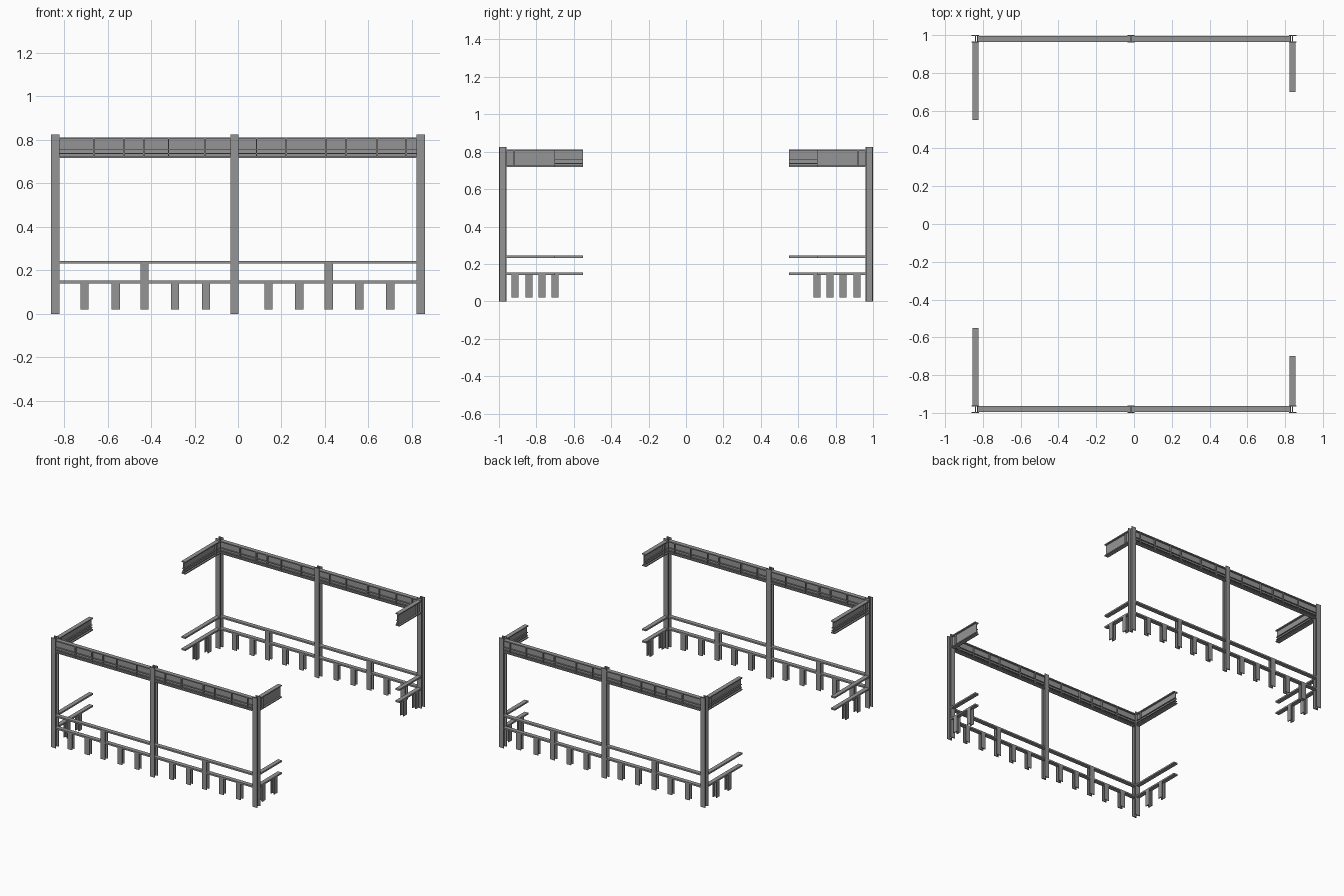
import bpy
import bmesh
from mathutils import Matrix, Vector

cube = bpy.data.objects.get("Cube")
if cube:
    bpy.data.objects.remove(cube)

steel = bpy.data.materials.new("steel_grey")
steel.use_nodes = True
GREY = (0.3, 0.3, 0.3, 1)
steel.diffuse_color = GREY
steel.node_tree.nodes["Principled BSDF"].inputs["Base Color"].default_value = GREY

WALL_Y = 0.98      # wall centre line
SIDE_X = 0.84      # side centre line
W = 0.038          # column width
T = 0.006          # plate thickness
TOP, BOTTOM = 0.812, 0.717
RIBS = (0.757, 0.737)


def add_box(bm, lo, hi):
    lo, hi = Vector(lo), Vector(hi)
    m = Matrix.Translation((lo + hi) / 2) @ Matrix.Diagonal((*(hi - lo), 1))
    bmesh.ops.create_cube(bm, size=1, matrix=m)


def finish(bm, name):
    mesh = bpy.data.meshes.new(name)
    bm.to_mesh(mesh)
    bm.free()
    mesh.materials.append(steel)
    obj = bpy.data.objects.new(name, mesh)
    bpy.context.collection.objects.link(obj)
    return obj


def oriented(along_y, run, across, z):
    """Point from a run position, an offset across it and a height."""
    return (across, run, z) if along_y else (run, across, z)


def run_box(bm, along_y, run, across, heights):
    add_box(bm, oriented(along_y, run[0], across[0], heights[0]),
            oriented(along_y, run[1], across[1], heights[1]))


def column(name, run, centre, z0, z1, along_y=False, depth=W):
    """H-section column with flanges facing outwards from its wall."""
    bm = bmesh.new()
    d = depth / 2
    for a, b in ((-d, T - d), (d - T, d)):
        run_box(bm, along_y, (run - W / 2, run + W / 2),
                (centre + a, centre + b), (z0, z1))
    run_box(bm, along_y, (run - T / 2, run + T / 2),
            (centre + T - d, centre + d - T), (z0, z1))
    return finish(bm, name)


def girder(name, start, end, centre, stiffeners, along_y=False, rib_sides=(-1, 1)):
    """I-section girder with long ribs and upright stiffeners on its web."""
    bm = bmesh.new()
    span = (min(start, end), max(start, end))
    half = 0.016
    for z0, z1 in ((BOTTOM, BOTTOM + 0.008), (TOP - 0.008, TOP)):
        run_box(bm, along_y, span, (centre - half, centre + half), (z0, z1))
    run_box(bm, along_y, span, (centre - T / 2, centre + T / 2),
            (BOTTOM + 0.008, TOP - 0.008))
    for side in rib_sides:
        edge = sorted((centre + side * T / 2, centre + side * 0.012))
        for z in RIBS:
            run_box(bm, along_y, span, edge, (z - 0.002, z + 0.002))
    for s in stiffeners:
        run_box(bm, along_y, (s - 0.003, s + 0.003),
                (centre - half + 0.001, centre + half - 0.001),
                (BOTTOM + 0.008, TOP - 0.008))
    return finish(bm, name)


def rail(name, start, end, centre, z0, z1, along_y=False):
    bm = bmesh.new()
    run_box(bm, along_y, (min(start, end), max(start, end)),
            (centre - 0.016, centre + 0.016), (z0, z1))
    return finish(bm, name)


RAILS = (("lower_rail", 0.141, 0.153), ("upper_rail", 0.232, 0.244))
STIFFENERS = (-0.663, -0.525, -0.433, -0.32, -0.153,
              0.085, 0.222, 0.404, 0.498, 0.64, 0.773)
STUBS = (-0.706, -0.562, -0.43, -0.29, -0.147, 0.14, 0.282, 0.417, 0.557, 0.70)
TALL = (-0.43, 0.417)

for wall, s in (("front", -1), ("back", 1)):
    y = s * WALL_Y
    # Main columns
    for name, x in (("right", -SIDE_X), ("middle", -0.016), ("left", SIDE_X)):
        column(f"{wall}_{name}_column", x, y, 0, 0.826, depth=0.04)
    # Long girder, rails and short posts of the wall
    girder(f"{wall}_girder", -0.828, 0.828, y, STIFFENERS)
    for name, z0, z1 in RAILS:
        rail(f"{wall}_{name}", -0.83, 0.83, y, z0, z1)
    for x in STUBS:
        column(f"{wall}_short_post", x, y, 0.02, 0.141, depth=0.032)
        if x in TALL:
            column(f"{wall}_rail_post", x, y, 0.153, 0.232, depth=0.032)
    # Side returns: the left ones are shorter than the right ones
    for name, x, end, posts, ribs, stiff in (
            ("right", -SIDE_X, 0.55, (0.84, 0.70), (-1, 1), (0.92,)),
            ("left", SIDE_X, 0.70, (0.915, 0.77), (-1,), (0.92,))):
        girder(f"{wall}_{name}_side_girder", s * 0.965, s * end, x,
               [s * v for v in stiff], True, ribs)
        for part, z0, z1 in RAILS:
            rail(f"{wall}_{name}_side_{part}", s * 0.965, s * end, x, z0, z1, True)
        for p in posts:
            column(f"{wall}_{name}_side_short_post", s * p, x,
                   0.02, 0.141, True, 0.032)
